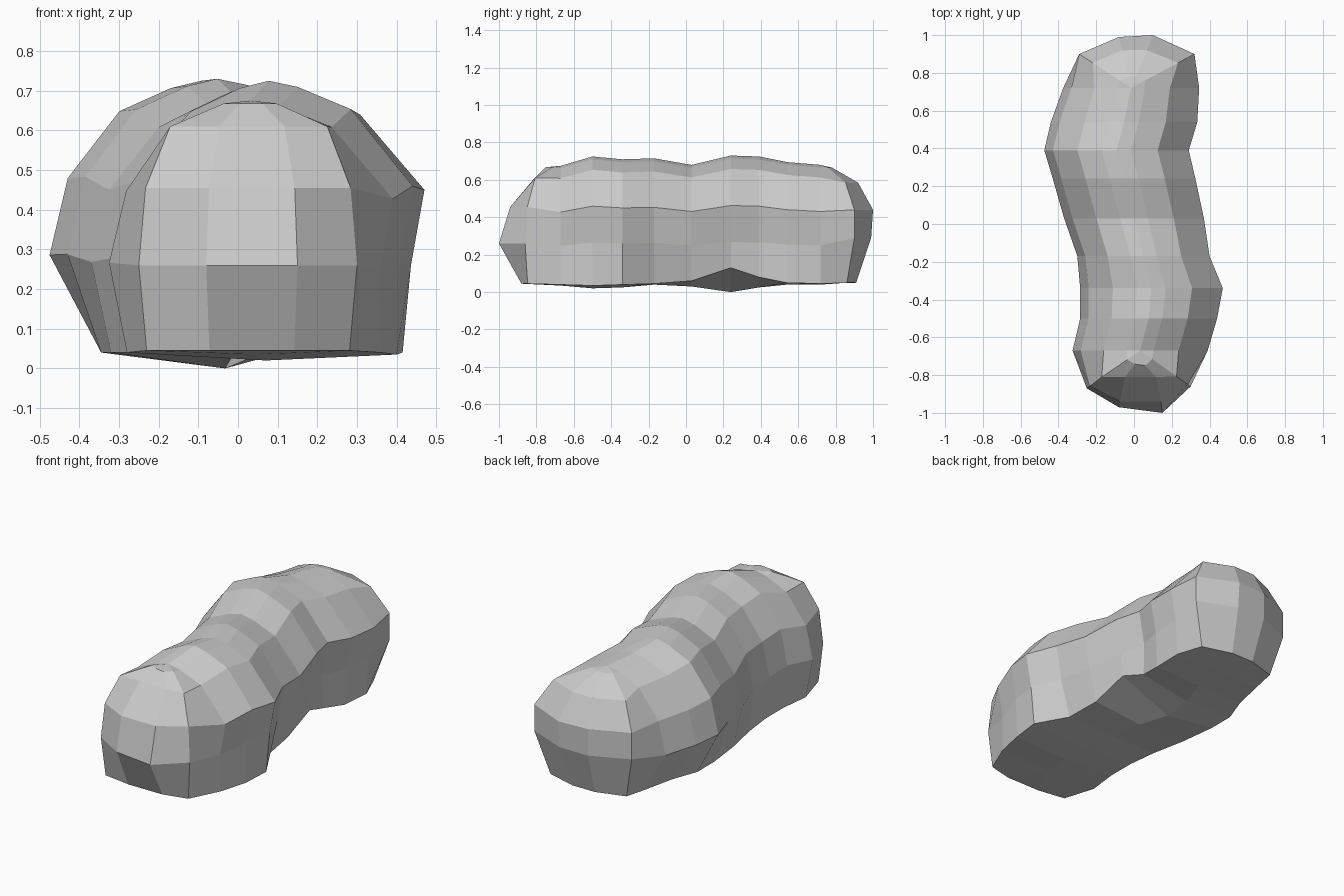
import bpy, bmesh

if "Cube" in bpy.data.objects:
    bpy.data.objects.remove(bpy.data.objects["Cube"])

# Stations: y, left x, right x, crest z, underside z, left base x, right base x, right base z
stations = [
    (-0.67, -0.325, 0.39, 0.675, 0.035, -0.28, 0.36, 0.04),
    (-0.50, -0.285, 0.44, 0.725, 0.02, -0.26, 0.40, 0.035),
    (-0.34, -0.285, 0.47, 0.71, 0.025, -0.26, 0.415, 0.04),
    (-0.17, -0.30, 0.40, 0.715, 0.04, -0.28, 0.31, 0.045),
    (0.03, -0.37, 0.37, 0.68, 0.03, -0.32, 0.29, 0.06),
    (0.24, -0.43, 0.325, 0.73, 0.0, -0.345, 0.28, 0.13),
    (0.39, -0.475, 0.29, 0.725, 0.025, -0.345, 0.26, 0.08),
    (0.54, -0.44, 0.335, 0.695, 0.04, -0.29, 0.29, 0.05),
    (0.72, -0.375, 0.345, 0.68, 0.045, -0.25, 0.30, 0.045),
]
# Rounded ends in plan
front_end = [(-0.25, -0.87), (-0.08, -0.97), (0.15, -1.0), (0.30, -0.86)]
back_end = [(0.32, 0.90), (0.10, 1.0), (-0.08, 0.99), (-0.29, 0.90)]

# Side profiles above the base: (reach from spine, height)
left = [(1.0, 0.28), (0.88, 0.47), (0.54, 0.635), (0.2, 0.692)]
right = [(0.91, 0.26), (1.0, 0.45), (0.57, 0.64), (0.2, 0.695)]
# End profiles: (reach, height, furthest |y| allowed)
front = [(0.93, 0.045, 0.88), (1.0, 0.26, 1), (0.94, 0.455, 0.94), (0.72, 0.61, 0.81),
         (0.24, 0.668, 0.75)]
back = [(0.78, 0.05, 0.91), (1.0, 0.29, 0.99), (1.0, 0.44, 1), (0.74, 0.585, 0.92),
        (0.22, 0.665, 1)]

bm = bmesh.new()
crest = [bm.verts.new(((s[1] + s[2]) / 2, s[0], s[3])) for s in stations]
under = [bm.verts.new(((s[5] + s[6]) / 2, s[0], s[4])) for s in stations]


def end_column(spine, x, y, profile):
    """Strip of points up a rounded end, flattened to the allowed |y|."""
    c = crest[spine].co
    pts = []
    for s, z, limit in profile:
        py = c.y + (y - c.y) * s
        pts.append(bm.verts.new((c.x + (x - c.x) * s, max(-limit, min(limit, py)), z)))
    return spine, pts


def side_column(spine, x, base_x, base_z, profile):
    """Strip of points up a flank, scaled to the local crest height."""
    c = crest[spine].co
    pts = [bm.verts.new((base_x, c.y, base_z))]
    pts += [bm.verts.new((c.x + (x - c.x) * s, c.y, z * c.z / 0.71)) for s, z in profile]
    return spine, pts


# Columns anticlockwise around the plan outline
last = len(stations) - 1
cols = [end_column(0, x, y, front) for x, y in front_end]
cols += [side_column(i, s[2], s[6], s[7], right) for i, s in enumerate(stations)]
cols += [end_column(last, x, y, back) for x, y in back_end]
cols += [side_column(i, s[1], s[5], 0.04, left)
         for i, s in reversed(list(enumerate(stations)))]

# Facets between neighbouring columns
for k, (sa, a) in enumerate(cols):
    sb, b = cols[(k + 1) % len(cols)]
    for i in range(4):
        bm.faces.new((a[i], b[i], b[i + 1], a[i + 1]))
    if sa == sb:
        bm.faces.new((a[4], b[4], crest[sa]))
        bm.faces.new((b[0], a[0], under[sa]))
    else:
        bm.faces.new((a[4], b[4], crest[sb], crest[sa]))
        bm.faces.new((b[0], a[0], under[sa], under[sb]))

bmesh.ops.recalc_face_normals(bm, faces=bm.faces)
mesh = bpy.data.meshes.new("boulder")
bm.to_mesh(mesh)
bm.free()
boulder = bpy.data.objects.new("boulder", mesh)
bpy.context.collection.objects.link(boulder)
